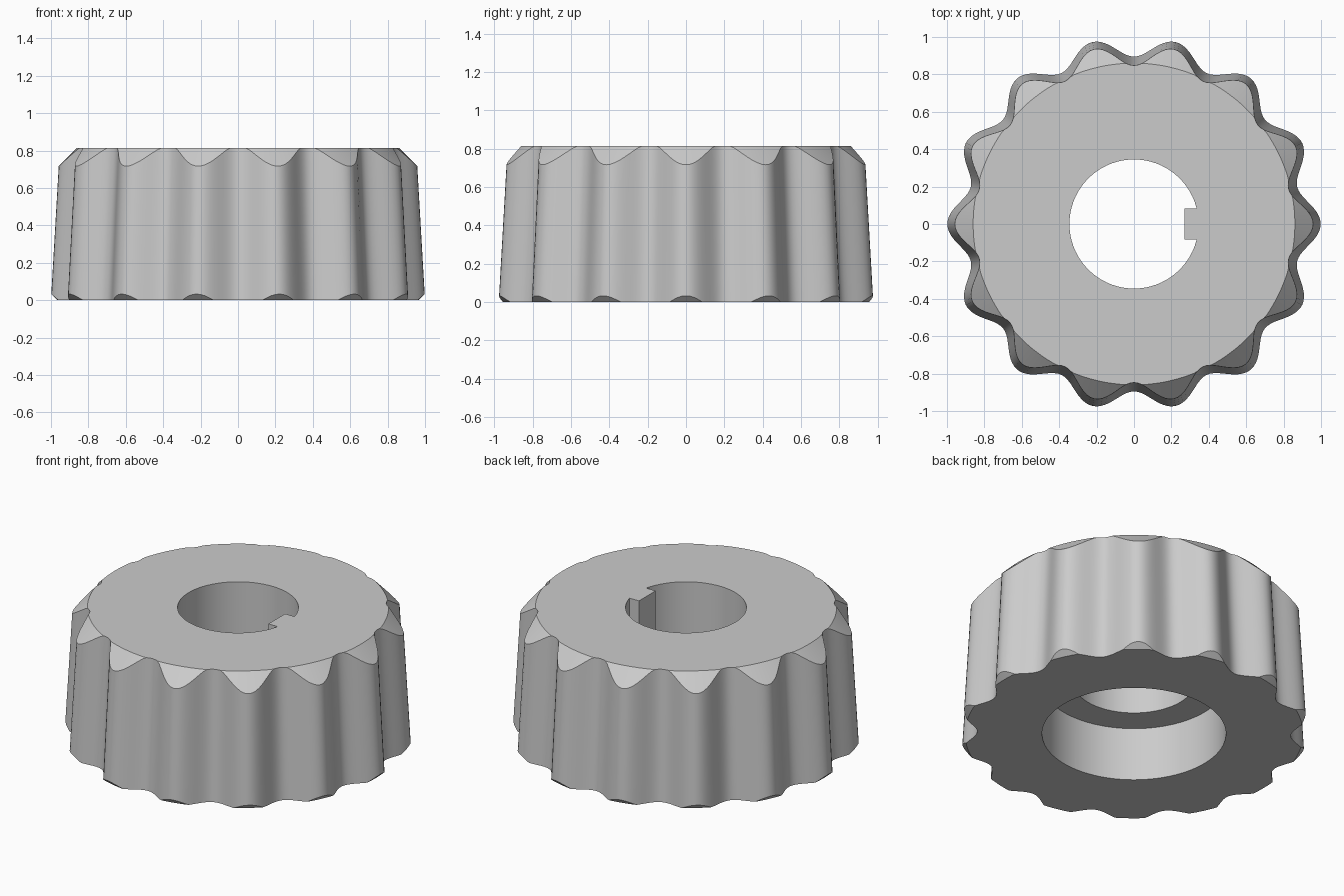
import bpy, bmesh, math

cube = bpy.data.objects.get("Cube")
if cube:
    bpy.data.objects.remove(cube, do_unlink=True)

LOBES = 14
STEPS = 20            # segments per lobe
HEIGHT = 0.815
TAPER = 0.058         # wall draft per unit of height
TOP_R = 0.86          # flat top radius, 45 degree chamfer below it
BASE_R = 0.965        # flat base radius, 45 degree chamfer above it
STEP_Z = 0.337        # depth of the wide bore

grey = bpy.data.materials.new("plain grey")
grey.use_nodes = True
colour = (0.6, 0.6, 0.6, 1)
grey.diffuse_color = colour
grey.node_tree.nodes["Principled BSDF"].inputs["Base Color"].default_value = colour


def make_object(name, bm):
    mesh = bpy.data.meshes.new(name)
    bm.to_mesh(mesh)
    bm.free()
    mesh.materials.append(grey)
    obj = bpy.data.objects.new(name, mesh)
    bpy.context.collection.objects.link(obj)
    return obj


def cylinder(name, radius, z0, z1):
    bm = bmesh.new()
    bmesh.ops.create_cone(bm, cap_ends=True, segments=128, radius1=radius,
                          radius2=radius, depth=z1 - z0)
    bmesh.ops.translate(bm, verts=bm.verts, vec=(0, 0, (z0 + z1) / 2))
    return make_object(name, bm)


def box(name, x, y, z):
    bm = bmesh.new()
    bmesh.ops.create_cube(bm, size=1)
    for v in bm.verts:
        v.co = [r[0] if c < 0 else r[1] for c, r in zip(v.co, (x, y, z))]
    return make_object(name, bm)


def subtract(obj, cutter):
    cutter.hide_render = True
    mod = obj.modifiers.new("cut", 'BOOLEAN')
    mod.operation = 'DIFFERENCE'
    mod.solver = 'EXACT'
    mod.object = cutter
    bpy.context.view_layer.objects.active = obj
    bpy.ops.object.modifier_apply(modifier=mod.name)
    bpy.data.objects.remove(cutter, do_unlink=True)


# Fluted body: each angle is a column from the base rim up to the top rim
def column(angle):
    wall = 0.9475 + 0.0525 * math.cos(LOBES * angle)
    low = max(0, (wall - BASE_R) / (1 + TAPER))
    high = min(HEIGHT, (TOP_R + HEIGHT - wall) / (1 - TAPER))
    profile = [(min(BASE_R, wall), 0), (wall - TAPER * low, low),
               (wall - TAPER * high, high),
               (min(TOP_R, wall - TAPER * HEIGHT), HEIGHT)]
    return [(r * math.cos(angle), r * math.sin(angle), z) for r, z in profile]


bm = bmesh.new()
count = LOBES * STEPS
columns = [[bm.verts.new(p) for p in column(math.tau * i / count)]
           for i in range(count)]
for i, a in enumerate(columns):
    b = columns[(i + 1) % count]
    for k in range(3):
        bm.faces.new((a[k], b[k], b[k + 1], a[k + 1]))
bm.faces.new([c[0] for c in reversed(columns)])
bm.faces.new([c[3] for c in columns])
bmesh.ops.remove_doubles(bm, verts=bm.verts, dist=1e-5)
bmesh.ops.recalc_face_normals(bm, faces=bm.faces)
knob = make_object("fluted_knob", bm)

# Shaft bore with a key left standing, and the wider bore below it
bore = cylinder("bore_cutter", 0.345, -0.1, 1.0)
subtract(bore, box("key", (0.27, 0.5), (-0.083, 0.083), (-0.2, 1.1)))
subtract(knob, bore)
subtract(knob, cylinder("wide_bore_cutter", 0.525, -0.1, STEP_Z))

# Smooth flutes and bores, sharp rims
bpy.ops.object.select_all(action='DESELECT')
knob.select_set(True)
bpy.context.view_layer.objects.active = knob
bpy.ops.object.shade_smooth_by_angle(angle=math.radians(25))
